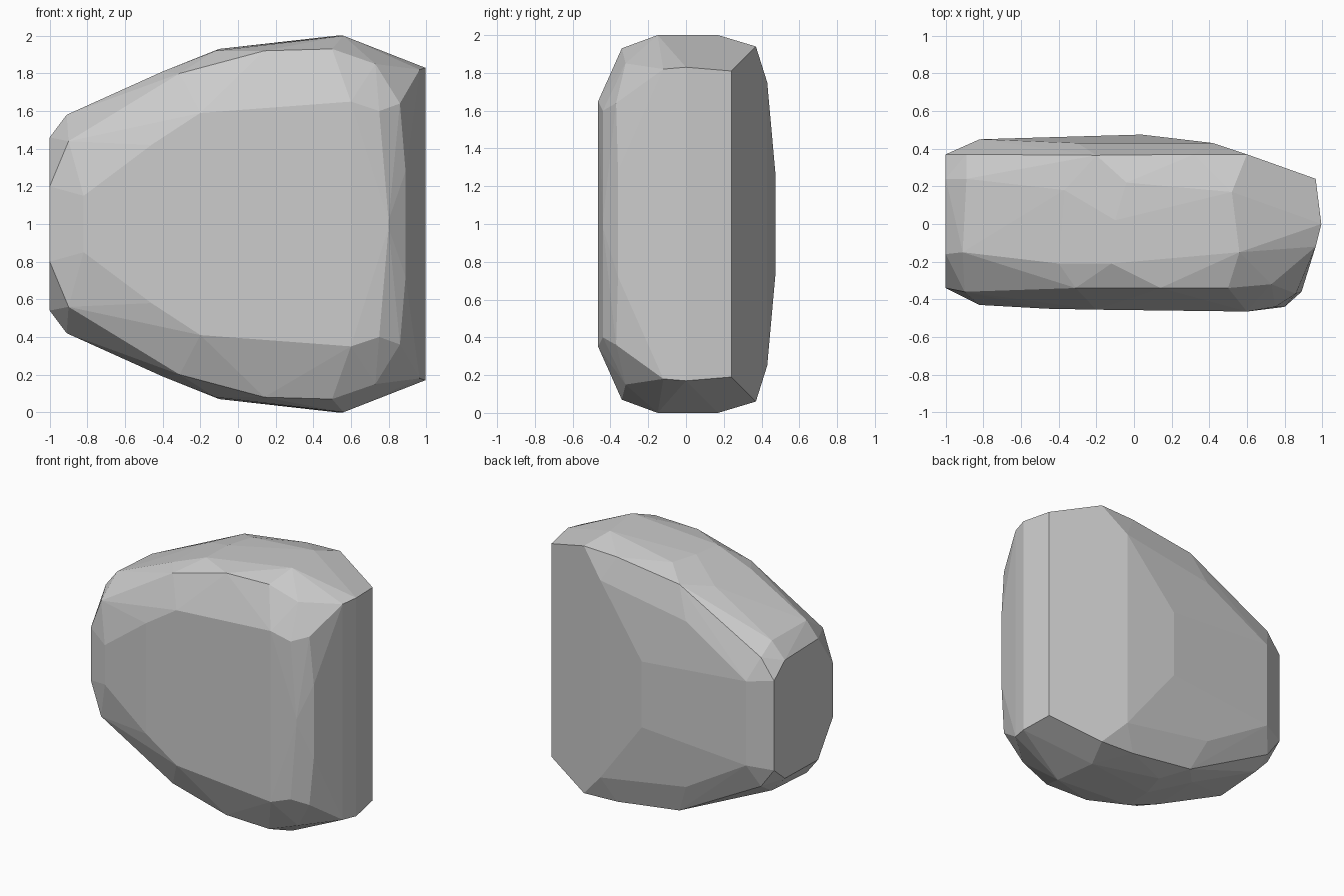
import bpy, bmesh

# Corners of the upper half (x, y, height above the middle); the lower half mirrors them
top = [(.56, -.15, 1), (.52, .17, 1), (-.1, .02, .93), (-.12, -.21, .92), (-.04, .22, .93),
       (-.4, -.21, .81), (-.37, .18, .82), (-.91, -.15, .58), (-.89, .24, .57)]
front = [(-.31, -.34, .80), (.14, -.34, .92), (.5, -.34, .93), (.73, -.32, .85), (.86, -.37, .64),
         (-.9, -.36, .44), (-.46, -.45, .42), (-.2, -.455, .59), (.6, -.465, .65), (.75, -.44, .60),
         (-.82, -.43, .15), (.8, -.44, .02), (.55, -.475, .02)]
back = [(-.2, .365, .86), (.32, .37, .93), (.6, .37, .94), (.42, .43, .75), (-.3, .43, .63),
        (-.82, .45, .32), (.04, .475, .25), (-.89, .37, .49)]
left = [(-1, .37, .34), (-1, .24, .45), (-1, -.16, .46), (-1, -.34, .2)]
right = [(.965, .24, .81), (.995, 0, .83), (.965, -.12, .82), (.89, -.36, .28)]

# Faceted stone: wrap the corners in a convex shell
bm = bmesh.new()
for x, y, h in top + front + back + left + right:
    for s in (1, -1):
        bm.verts.new((x, y, 1 + s * h))
res = bmesh.ops.convex_hull(bm, input=bm.verts)
loose = [v for v in bm.verts if not v.link_faces]
bmesh.ops.delete(bm, geom=loose, context='VERTS')

# Merge nearly coplanar triangles into flat facets
bmesh.ops.dissolve_limit(bm, angle_limit=0.03, verts=bm.verts, edges=bm.edges)
bmesh.ops.recalc_face_normals(bm, faces=bm.faces)

mesh = bpy.data.meshes.new("stone")
bm.to_mesh(mesh)
bm.free()
bpy.context.collection.objects.link(bpy.data.objects.new("stone", mesh))
